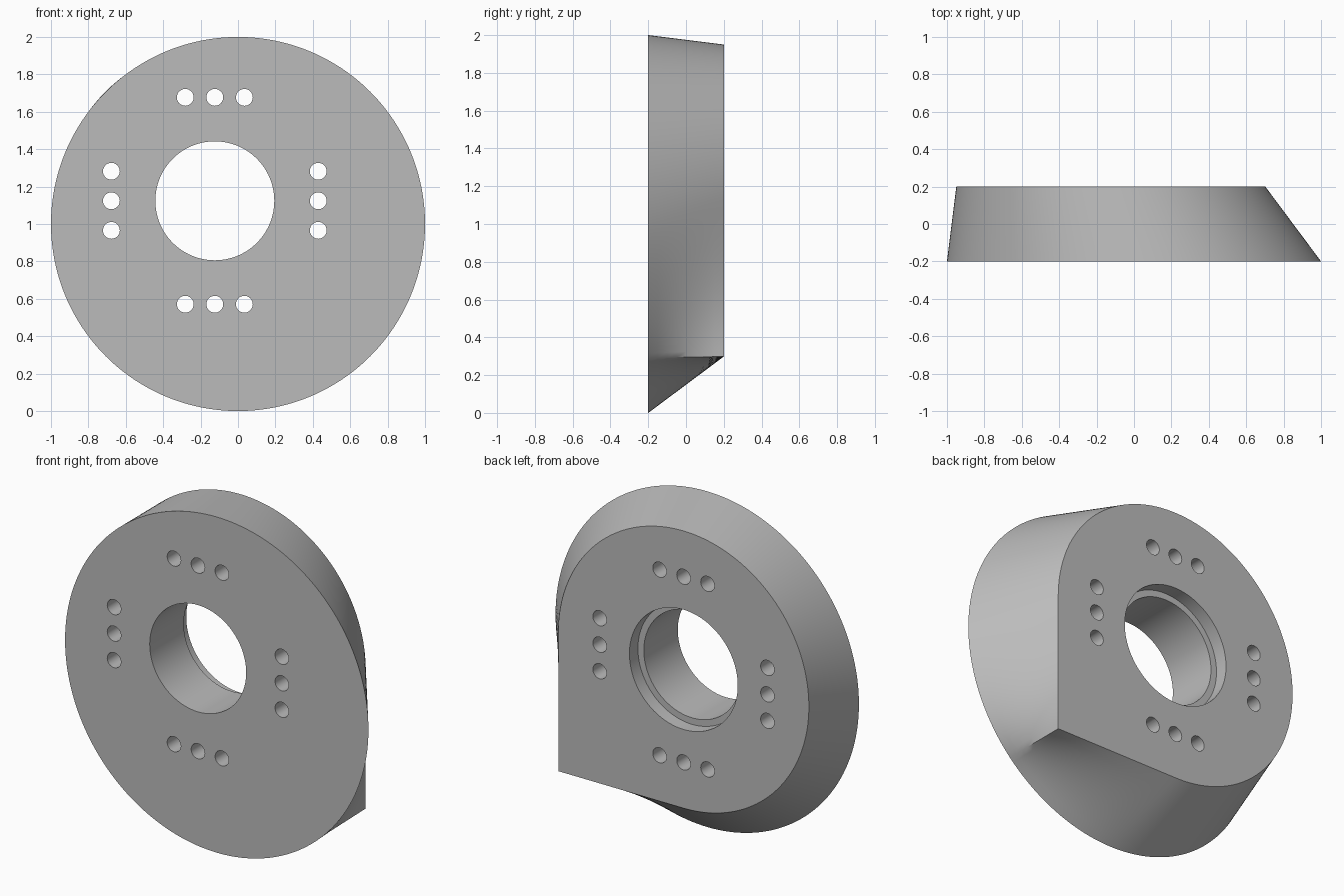
import bpy, bmesh
from math import cos, sin, pi, radians
from mathutils import Matrix, Vector

if "Cube" in bpy.data.objects:
    bpy.data.objects.remove(bpy.data.objects["Cube"], do_unlink=True)

FRONT, BACK = -0.2, 0.2
RIM_R = 1.0                       # front disc, centred on x = 0, z = 1
CX, CZ, BACK_R = -0.124, 1.124, 0.826   # back outline and bore centre
SEGS, RINGS = 192, 8

grey = bpy.data.materials.new("plain grey")
grey.use_nodes = True
grey.diffuse_color = (0.5, 0.5, 0.5, 1)
grey.node_tree.nodes["Principled BSDF"].inputs["Base Color"].default_value = (0.5, 0.5, 0.5, 1)


def make_object(name, bm):
    bmesh.ops.recalc_face_normals(bm, faces=bm.faces)
    mesh = bpy.data.meshes.new(name)
    bm.to_mesh(mesh)
    bm.free()
    mesh.materials.append(grey)
    obj = bpy.data.objects.new(name, mesh)
    bpy.context.collection.objects.link(obj)
    return obj


def back_point(a):
    """Round outline with one square corner at lower +x."""
    x, z = cos(a), sin(a)
    if a > 1.5 * pi:
        t = (a - 1.5 * pi) / (pi / 4)
        x, z = min(t, 1), min(t - 2, 0)
        z = max(z, -1)
    return Vector((CX + BACK_R * x, BACK, CZ + BACK_R * z))


# Tapered body: loft from the round front to the cornered back
bm = bmesh.new()
rings = []
for r in range(RINGS + 1):
    ring = []
    for i in range(SEGS):
        a = 2 * pi * i / SEGS
        front = Vector((RIM_R * cos(a), FRONT, 1 + RIM_R * sin(a)))
        ring.append(bm.verts.new(front.lerp(back_point(a), r / RINGS)))
    rings.append(ring)
for lower, upper in zip(rings, rings[1:]):
    for i in range(SEGS):
        j = (i + 1) % SEGS
        bm.faces.new((lower[i], lower[j], upper[j], upper[i]))
bm.faces.new(rings[0])
bm.faces.new(rings[-1])
body = make_object("tapered_body", bm)


def cutter(name, centres, radius, y0, y1, segs):
    """Cylinders along y used as a cutting tool."""
    bm = bmesh.new()
    for x, z in centres:
        place = Matrix.Translation((x, (y0 + y1) / 2, z)) @ Matrix.Rotation(radians(90), 4, "X")
        bmesh.ops.create_cone(bm, cap_ends=True, segments=segs, radius1=radius,
                              radius2=radius, depth=y1 - y0, matrix=place)
    obj = make_object(name, bm)
    obj.hide_render = True
    return obj


# Four rows of three bolt holes around the bore
bolts = []
for s in (-1, 1):
    for k in (-1, 0, 1):
        bolts.append((CX + k * 0.158, CZ + s * 0.553))
        bolts.append((CX + s * 0.553, CZ + k * 0.158))

cutters = [
    cutter("bore_cutter", [(CX, CZ)], 0.318, -0.5, 0.5, 96),
    cutter("recess_cutter", [(CX, CZ)], 0.357, BACK - 0.08, 0.5, 96),
    cutter("bolt_hole_cutter", bolts, 0.045, -0.5, 0.5, 32),
]

bpy.ops.object.select_all(action="DESELECT")
bpy.context.view_layer.objects.active = body
body.select_set(True)
for tool in cutters:
    mod = body.modifiers.new(tool.name, "BOOLEAN")
    mod.operation = "DIFFERENCE"
    mod.solver = "EXACT"
    mod.object = tool
    bpy.ops.object.modifier_apply(modifier=mod.name)
    bpy.data.objects.remove(tool, do_unlink=True)

bpy.ops.object.shade_smooth_by_angle(angle=radians(30))
